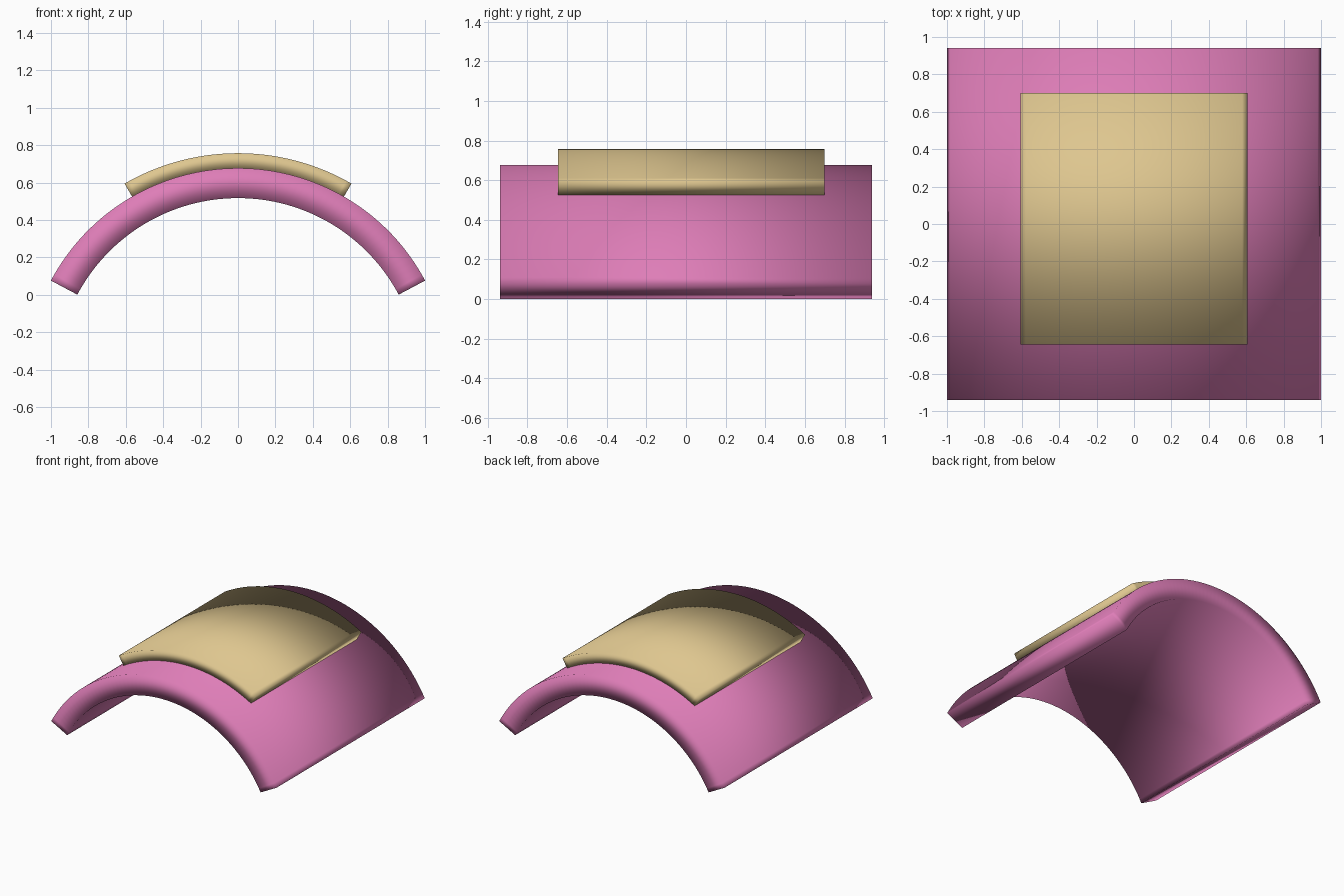
import bpy, bmesh, math

if "Cube" in bpy.data.objects:
    bpy.data.objects.remove(bpy.data.objects["Cube"])

CENTRE_Z = -0.4555  # shared axis height of both curved panels


def material(name, rgb):
    m = bpy.data.materials.new(name)
    m.diffuse_color = (*rgb, 1)
    m.use_nodes = True
    m.node_tree.nodes["Principled BSDF"].inputs["Base Color"].default_value = m.diffuse_color
    return m


def curved_panel(name, r_in, r_out, half_angle, y0, y1, segments, mat):
    """Sweep a rectangular section around the y axis to make a solid arch."""
    bm = bmesh.new()
    rings = []
    for i in range(segments + 1):
        a = math.radians(half_angle) * (2 * i / segments - 1)
        s, c = math.sin(a), math.cos(a)
        rings.append([bm.verts.new((r * s, y, CENTRE_Z + r * c))
                      for r, y in ((r_in, y0), (r_out, y0), (r_out, y1), (r_in, y1))])
    for p, q in zip(rings, rings[1:]):
        for k in range(4):
            n = (k + 1) % 4
            bm.faces.new((p[k], p[n], q[n], q[k]))
    bm.faces.new(rings[0])
    bm.faces.new(rings[-1][::-1])
    bmesh.ops.recalc_face_normals(bm, faces=bm.faces)
    for f in bm.faces:
        f.smooth = True  # shading runs smoothly over every edge
    mesh = bpy.data.meshes.new(name)
    bm.to_mesh(mesh)
    bm.free()
    mesh.materials.append(mat)
    obj = bpy.data.objects.new(name, mesh)
    bpy.context.collection.objects.link(obj)
    return obj


pink = material("pink", (0.73, 0.205, 0.475))
tan = material("tan", (0.73, 0.565, 0.275))

# Large arched shell standing on its two lower edges
curved_panel("arched_shell", 0.973, 1.133, 62, -0.94, 0.94, 64, pink)
# Thinner pad lying on the crown, set slightly towards the back
curved_panel("top_pad", 1.132, 1.213, 30, -0.645, 0.70, 40, tan)
